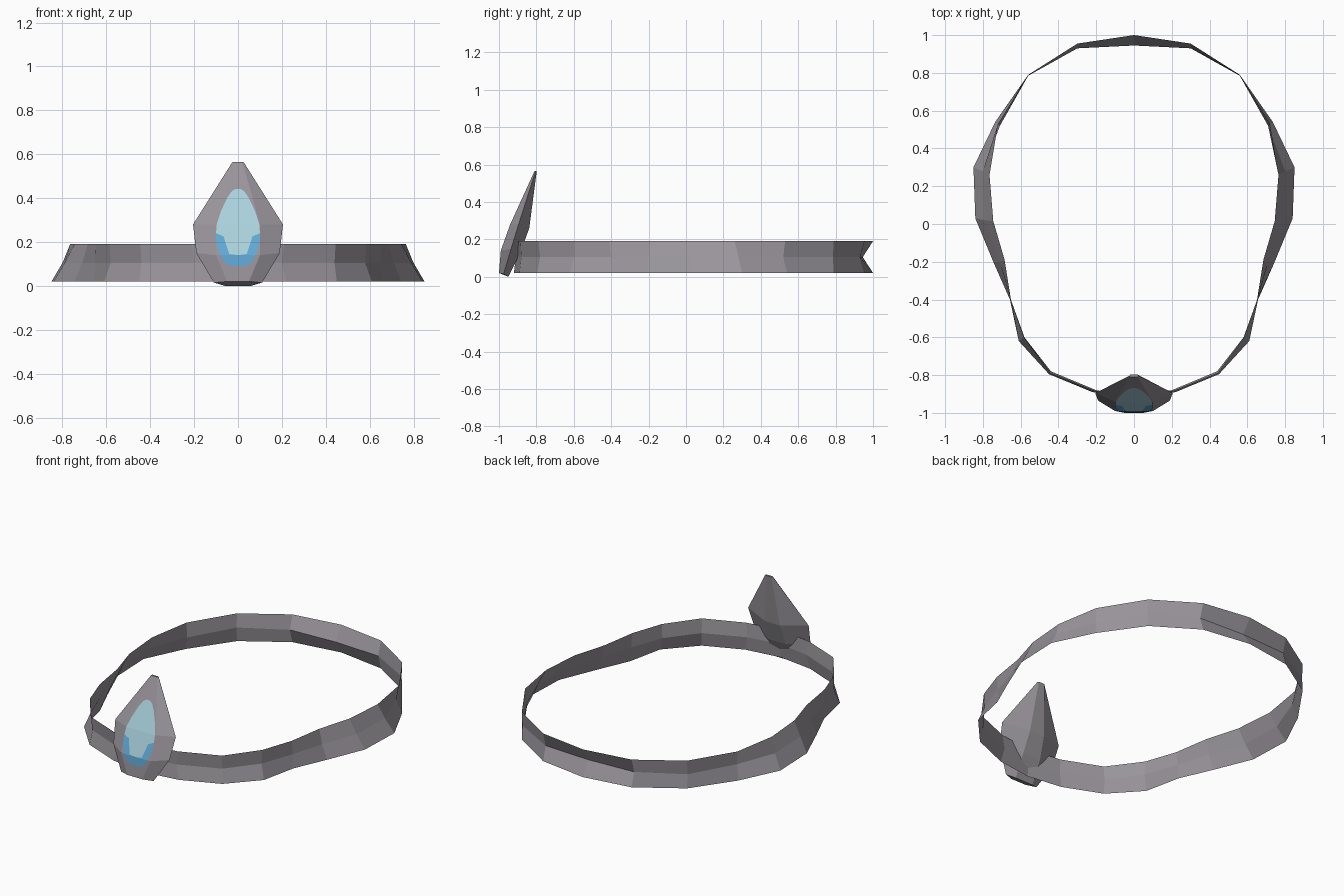
import bpy
import bmesh

old_cube = bpy.data.objects.get("Cube")
if old_cube:
    bpy.data.objects.remove(old_cube, do_unlink=True)


def make_material(name, colour):
    mat = bpy.data.materials.new(name)
    mat.use_nodes = True
    mat.diffuse_color = (*colour, 1)
    shader = next(n for n in mat.node_tree.nodes if n.type == 'BSDF_PRINCIPLED')
    shader.inputs["Base Color"].default_value = (*colour, 1)
    return mat


grey = make_material("warm grey metal", (0.32, 0.30, 0.33))
pale = make_material("pale aqua", (0.40, 0.64, 0.72))
blue = make_material("sky blue", (0.12, 0.40, 0.67))


def finish(bm, name, materials, fix_normals=True):
    if fix_normals:
        bmesh.ops.recalc_face_normals(bm, faces=bm.faces)
    mesh = bpy.data.meshes.new(name)
    bm.to_mesh(mesh)
    bm.free()
    for mat in materials:
        mesh.materials.append(mat)
    obj = bpy.data.objects.new(name, mesh)
    bpy.context.collection.objects.link(obj)
    return obj


def mirrored_loop(half):
    """Close a half outline by adding its mirror image across x = 0."""
    return half + [(-x, y, z) for x, y, z in reversed(half) if x > 0]


def bridge(bm, loops):
    """Join successive closed loops with quads."""
    rings = [[bm.verts.new(p) for p in loop] for loop in loops]
    count = len(rings[0])
    for low, high in zip(rings, rings[1:]):
        for i in range(count):
            j = (i + 1) % count
            bm.faces.new((low[i], low[j], high[j], high[i]))
    return rings


# Headband: an open sheet, plan outlines run from the back to the front
lower = [(0, 1), (.30, .955), (.56, .79), (.735, .54), (.85, .30), (.84, .03),
         (.745, -.20), (.657, -.40), (.61, -.62), (.45, -.795), (.22, -.89), (0, -.92)]
middle = [(0, .945), (.30, .93), (.56, .785), (.71, .52), (.80, .28), (.79, .02),
          (.71, -.20), (.652, -.40), (.58, -.60), (.44, -.78), (.20, -.88), (0, -.91)]
upper = [(0, 1), (.30, .955), (.56, .79), (.72, .53), (.765, .26), (.745, .015),
         (.685, -.19), (.65, -.41), (.585, -.60), (.445, -.79), (.21, -.885), (0, -.915)]
bm = bmesh.new()
bridge(bm, [mirrored_loop([(x, y, z) for x, y in outline])
            for outline, z in ((lower, .02), (middle, .105), (upper, .19))])
finish(bm, "headband", [grey])

# Crest: leaning faceted drop, each section is front, side and back corners
sections = [
    [(.05, -1, .02), (.11, -.975, .015), (.06, -.95, 0)],
    [(.10, -.99, .14), (.19, -.935, .15), (.06, -.885, .13)],
    [(.10, -.94, .28), (.205, -.895, .28), (.05, -.838, .26)],
    [(.02, -.81, .565), (.025, -.804, .565), (.02, -.798, .565)],
]
bm = bmesh.new()
rings = bridge(bm, [mirrored_loop(half) for half in sections])
bm.faces.new(rings[0])
bm.faces.new(rings[-1])
finish(bm, "crest", [grey])


def crest_front(z):
    """Depth of the front facet of the crest at a height."""
    fronts = [half[0] for half in sections]
    for (_, y0, z0), (_, y1, z1) in zip(fronts, fronts[1:]):
        if z <= z1:
            return y0 + (y1 - y0) * (z - z0) / (z1 - z0)
    return fronts[-1][1]


# Drop emblem: rows of height, outer half width, pale half width
rows = [(.09, .03, 0), (.105, .06, 0), (.14, .08, 0), (.145, .082, .04),
        (.19, .098, .055), (.225, .10, .065), (.24, .10, .10), (.28, .097, .097),
        (.34, .078, .078), (.40, .05, .05), (.43, .03, .03), (.442, .012, .012)]
bm = bmesh.new()
for (z0, w0, u0), (z1, w1, u1) in zip(rows, rows[1:]):
    low, high = (-w0, -u0, u0, w0), (-w1, -u1, u1, w1)
    for k in range(3):
        corners = [(low[k], z0), (low[k + 1], z0), (high[k + 1], z1), (high[k], z1)]
        corners = list(dict.fromkeys(corners))
        if len(corners) > 2:
            face = bm.faces.new([bm.verts.new((x, crest_front(z) - .003, z))
                                 for x, z in corners])
            face.material_index = 0 if k == 1 else 1
bmesh.ops.remove_doubles(bm, verts=bm.verts, dist=.0001)
finish(bm, "drop_emblem", [pale, blue], fix_normals=False)
